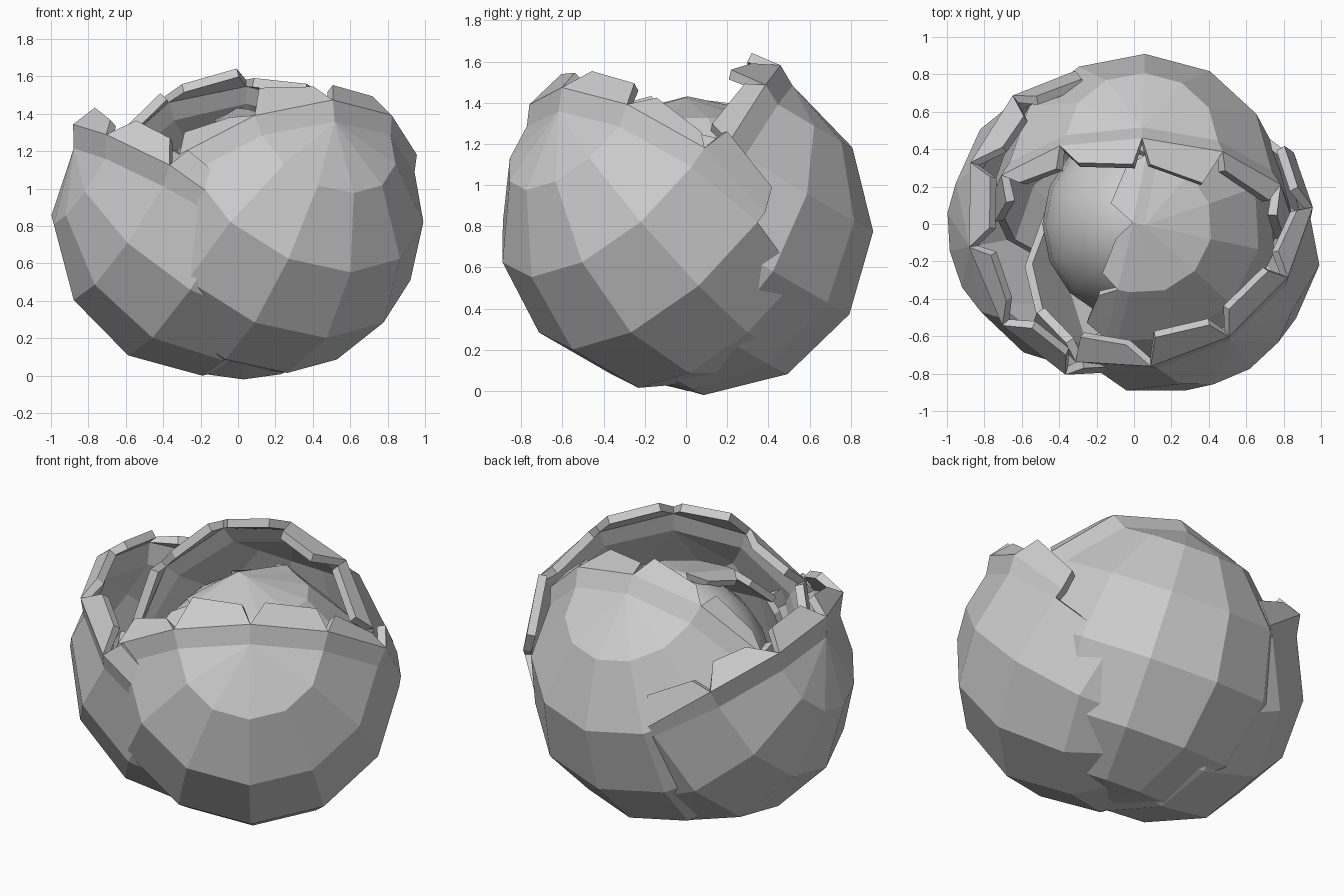
import bpy, bmesh, random
from math import sin, cos, radians, pi
from mathutils import Vector

if "Cube" in bpy.data.objects:
    bpy.data.objects.remove(bpy.data.objects["Cube"])

random.seed(4)


def leaf(name, center, radius, azimuth, elevation, strip=0.1, lobe=0.17,
         thick=0.05, stretch=(1, 1, 1), flare=1.08):
    """Half of a 12 x 6 sphere, pole in the middle of its ruffled rim."""
    az, el = radians(azimuth), radians(elevation)
    pole = Vector((cos(az) * cos(el), sin(az) * cos(el), sin(el)))
    down = Vector((cos(az) * sin(el), sin(az) * sin(el), -cos(el)))
    side = pole.cross(down)
    bm = bmesh.new()

    def vert(v):
        return bm.verts.new(v)

    # cup
    top, end = vert(pole * radius), vert(-pole * radius)
    grid = []
    for j in range(7):
        phi = radians(30 * j - 90)
        d = down * cos(phi) + side * sin(phi)
        grid.append([top] + [vert(radius * (pole * cos(i * pi / 6) + d * sin(i * pi / 6)))
                             for i in range(1, 6)] + [end])
    for a, b in zip(grid, grid[1:]):
        for i in range(6):
            f = []
            for v in (a[i], a[i + 1], b[i + 1], b[i]):
                if v not in f:
                    f.append(v)
            bm.faces.new(f)

    # flared strip along the rim, then scalloped lobes
    rim = [grid[0][i] for i in (3, 2, 1)] + [top] + [grid[6][i] for i in (1, 2, 3)]
    n = len(rim)
    edge = []
    for k, v in enumerate(rim):
        last = k in (0, n - 1)
        grow = 1.01 if last else flare + random.uniform(-0.02, 0.02)
        edge.append(vert(v.co * grow - down * strip * (0.6 if last else 1)))
    for k in range(n - 1):
        bm.faces.new((rim[k], rim[k + 1], edge[k + 1], edge[k]))
        a, b = edge[k].co, edge[k + 1].co
        h = lobe * random.uniform(0.7, 1.15)
        s, t = random.uniform(0.08, 0.25), random.uniform(0.7, 0.92)
        bend = random.uniform(0.92, 0.99)
        p = a.lerp(b, s) * bend - down * h
        q = a.lerp(b, t) * bend - down * h * random.uniform(0.6, 1)
        bm.faces.new((edge[k], edge[k + 1], vert(q), vert(p)))

    bm.normal_update()
    for f in bm.faces:
        if f.normal.dot(f.calc_center_median()) < 0:
            f.normal_flip()
    for v in bm.verts:
        v.co = Vector([c * s for c, s in zip(v.co, stretch)]) + Vector(center)
    me = bpy.data.meshes.new(name)
    bm.to_mesh(me)
    bm.free()
    ob = bpy.data.objects.new(name, me)
    bpy.context.collection.objects.link(ob)
    m = ob.modifiers.new("thickness", "SOLIDIFY")
    m.thickness, m.offset = thick, -1
    return ob


# three outer leaves
leaf("front_leaf", (0.18, -0.1, 0.82), 0.82, -57, 41)
leaf("left_leaf", (-0.19, 0.01, 0.81), 0.81, 191, 30, strip=0.11)
leaf("back_leaf", (0.03, 0.1, 0.79), 0.81, 88, 59, lobe=0.17)

# inner leaf folded over the heart
leaf("inner_leaf", (0.03, 0, 0.76), 0.7, -12, 88, strip=0.06, lobe=0.12,
     thick=0.04, stretch=(1.05, 1.05, 0.95), flare=1.02)

# smooth heart
bpy.ops.mesh.primitive_uv_sphere_add(segments=16, ring_count=12, radius=1, location=(0.01, 0, 0.73))
heart = bpy.context.object
heart.name = "heart"
heart.scale = (0.5, 0.52, 0.64)
bpy.ops.object.shade_smooth()
